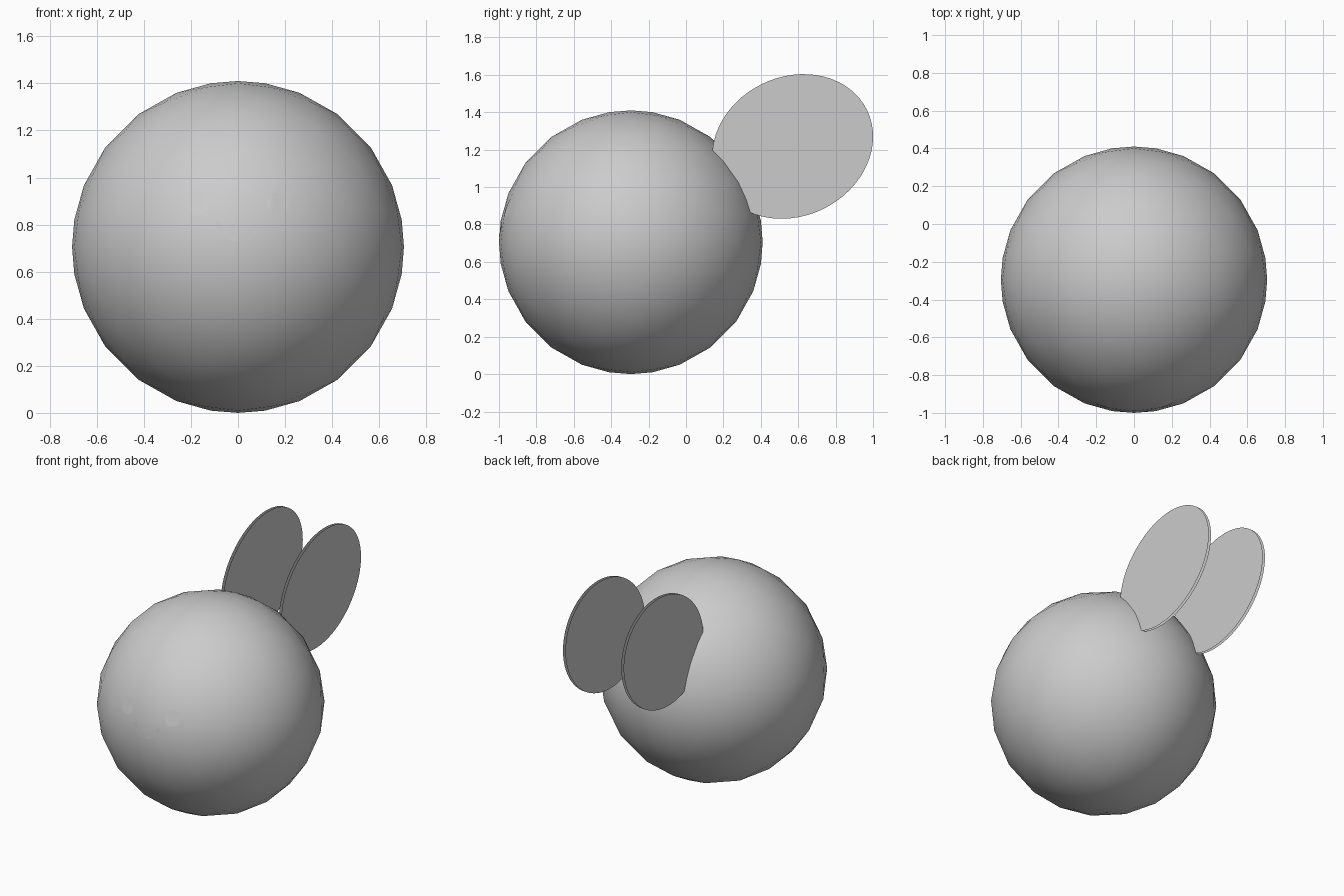
import bpy, bmesh, math
from mathutils import Vector
from mathutils.bvhtree import BVHTree

if "Cube" in bpy.data.objects:
    bpy.data.objects.remove(bpy.data.objects["Cube"], do_unlink=True)

RADIUS = 0.705
CENTRE = Vector((0, -0.295, 0.705))

grey = bpy.data.materials.new("plain grey")
grey.use_nodes = True
grey.diffuse_color = (0.6, 0.6, 0.6, 1)
bsdf = next(n for n in grey.node_tree.nodes if n.type == 'BSDF_PRINCIPLED')
bsdf.inputs["Base Color"].default_value = (0.6, 0.6, 0.6, 1)


def add_object(name, bm, smooth=False):
    mesh = bpy.data.meshes.new(name)
    bm.to_mesh(mesh)
    bm.free()
    mesh.materials.append(grey)
    for p in mesh.polygons:
        p.use_smooth = smooth
    obj = bpy.data.objects.new(name, mesh)
    bpy.context.collection.objects.link(obj)
    return obj


# Body: an octahedron cut into a 7-step triangle grid and puffed into a ball
bm = bmesh.new()
bmesh.ops.create_uvsphere(bm, u_segments=4, v_segments=2, radius=1)
bmesh.ops.subdivide_edges(bm, edges=bm.edges[:], cuts=6, use_grid_fill=True)
for v in bm.verts:
    v.co = CENTRE + v.co.normalized() * RADIUS
bmesh.ops.recalc_face_normals(bm, faces=bm.faces[:])
surface = BVHTree.FromBMesh(bm)
add_object("body", bm, smooth=True)


def on_body(x, z):
    """Point on the front of the body, lifted just clear of it."""
    hit = surface.ray_cast(Vector((x, -3, z)), Vector((0, 1, 0)))[0]
    return hit + Vector((0, -0.002, 0))


def face_patch(name, x, z, radii, start, end, steps):
    """Ring-sector plate that follows the front of the body."""
    bm = bmesh.new()
    rows = []
    for r in radii:
        row = []
        for i in range(steps + 1):
            a = math.radians(start + (end - start) * i / steps)
            row.append(bm.verts.new(on_body(x + r * math.cos(a), z + r * math.sin(a))))
        rows.append(row)
    for inner, outer in zip(rows, rows[1:]):
        for i in range(steps):
            bm.faces.new((inner[i], outer[i], outer[i + 1], inner[i + 1]))
    bmesh.ops.remove_doubles(bm, verts=bm.verts[:], dist=1e-5)
    bmesh.ops.recalc_face_normals(bm, faces=bm.faces[:])
    if sum(f.normal.y for f in bm.faces) > 0:
        bmesh.ops.reverse_faces(bm, faces=bm.faces[:])
    add_object(name, bm, smooth=True)


# Face
for side, label in ((1, "left"), (-1, "right")):
    face_patch(label + "_eye", side * 0.17, 0.89, (0, 0.012, 0.024, 0.036, 0.048), 0, 360, 32)
face_patch("mouth", 0, 0.832, (0.0775, 0.09, 0.1025), 192, 348, 32)

# Ears: each a pair of flat oval sheets standing upright, leaning back
EAR_TILT = math.radians(26)
for side, label in ((1, "left"), (-1, "right")):
    bm = bmesh.new()
    for face_dir in (1, -1):
        ring = []
        for i in range(64):
            a = face_dir * 2 * math.pi * i / 64
            u, w = 0.443 * math.cos(a), 0.372 * math.sin(a)
            y = 0.57 + u * math.cos(EAR_TILT) - w * math.sin(EAR_TILT)
            z = 1.217 + u * math.sin(EAR_TILT) + w * math.cos(EAR_TILT)
            ring.append(bm.verts.new((side * 0.22 + face_dir * 0.009, y, z)))
        bm.faces.new(ring)
    add_object(label + "_ear", bm)
